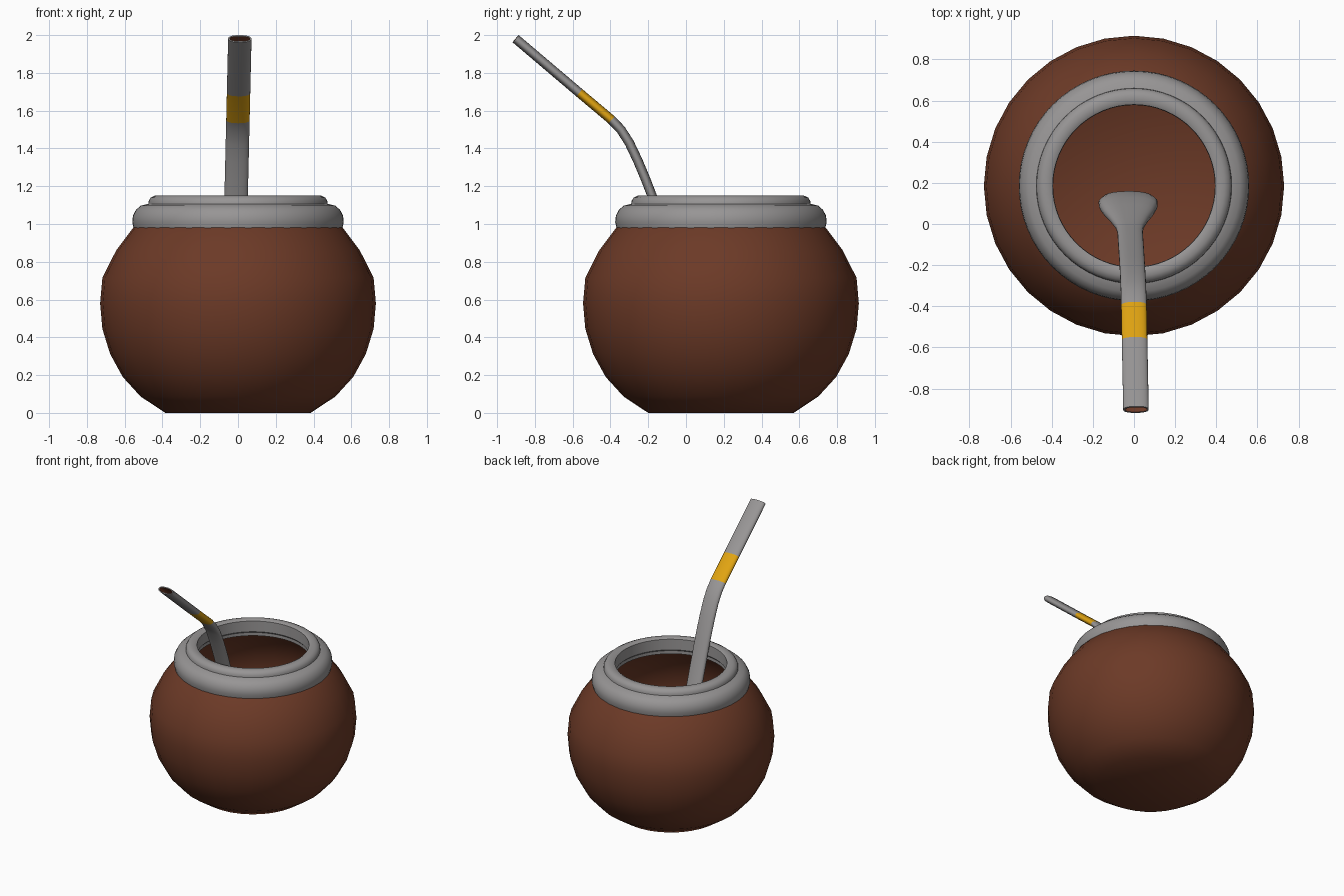
import bpy, bmesh, math
from mathutils import Vector

if "Cube" in bpy.data.objects:
    bpy.data.objects.remove(bpy.data.objects["Cube"])


def material(name, rgb):
    m = bpy.data.materials.new(name)
    m.diffuse_color = (*rgb, 1)
    m.use_nodes = True
    m.node_tree.nodes["Principled BSDF"].inputs["Base Color"].default_value = m.diffuse_color
    return m


BROWN = material("gourd brown", (0.15, 0.042, 0.020))
STEEL = material("steel grey", (0.31, 0.30, 0.30))
GOLD = material("gold", (0.75, 0.37, 0.006))
CY = 0.185  # cup centre along y


def finish(name, bm, mats, angle=40):
    me = bpy.data.meshes.new(name)
    bm.to_mesh(me)
    bm.free()
    ob = bpy.data.objects.new(name, me)
    bpy.context.collection.objects.link(ob)
    for m in mats:
        me.materials.append(m)
    bpy.ops.object.select_all(action='DESELECT')
    ob.select_set(True)
    bpy.context.view_layer.objects.active = ob
    bpy.ops.object.shade_smooth_by_angle(angle=math.radians(angle))
    return ob


def skin(bm, rings, mat=0, closed=False):
    """Join successive vertex loops with quads."""
    n = len(rings[0])
    pairs = list(zip(rings, rings[1:]))
    if closed:
        pairs.append((rings[-1], rings[0]))
    for a, b in pairs:
        for i in range(n):
            j = (i + 1) % n
            bm.faces.new((a[i], a[j], b[j], b[i])).material_index = mat


def lathe(bm, profile, n, closed=False):
    rings = [[bm.verts.new((r * math.cos(2 * math.pi * i / n),
                            CY + r * math.sin(2 * math.pi * i / n), z))
              for i in range(n)] for r, z in profile]
    skin(bm, rings, 0, closed)
    return rings


# Hollow gourd cup with a flat bottom
bm = bmesh.new()
gourd = [(0.385, 0.0), (0.516, 0.087), (0.61, 0.19), (0.677, 0.312),
         (0.718, 0.445), (0.73, 0.58), (0.718, 0.715), (0.645, 0.86),
         (0.555, 0.98), (0.48, 1.03), (0.41, 1.04)]
rings = lathe(bm, gourd, 32)
bm.faces.new(rings[0][::-1])
finish("gourd_cup", bm, [BROWN])

# Metal collar with a rounded lower roll and a stepped lip
bm = bmesh.new()
collar = [(0.53, 0.976), (0.552, 0.976), (0.56, 1.01), (0.556, 1.045),
          (0.54, 1.075), (0.515, 1.097), (0.475, 1.107), (0.473, 1.122),
          (0.462, 1.14), (0.44, 1.15), (0.41, 1.15), (0.395, 1.142),
          (0.393, 1.06), (0.402, 1.05), (0.402, 1.025), (0.47, 1.022)]
lathe(bm, collar, 64, closed=True)
bmesh.ops.recalc_face_normals(bm, faces=bm.faces)
finish("metal_collar", bm, [STEEL])

# Flat drinking straw: path stations as (y, z, half width, half thickness)
W, T = 0.062, 0.025
path = [(-0.902, 1.981, W, T), (-0.565, 1.695, W, T), (-0.395, 1.552, W, T),
        (-0.345, 1.50, W, T), (-0.30, 1.43, W, T), (-0.255, 1.335, W, T),
        (-0.215, 1.24, W, T), (-0.178, 1.145, W, T), (-0.04, 0.76, W, T),
        (-0.015, 0.69, 0.068, 0.028), (0.02, 0.59, 0.092, 0.036),
        (0.055, 0.49, 0.122, 0.044), (0.085, 0.41, 0.142, 0.048),
        (0.105, 0.35, 0.144, 0.047), (0.122, 0.30, 0.125, 0.04),
        (0.135, 0.265, 0.08, 0.026), (0.14, 0.25, 0.03, 0.01)]
pts = [Vector((0.0235 * (z - 1.57), y, z)) for y, z, w, t in path]


def oval(bm, k, inset=0.0, n=24):
    d = (pts[min(k + 1, len(pts) - 1)] - pts[max(k - 1, 0)]).normalized()
    side = Vector((1, 0, 0))
    side = (side - d * side.dot(d)).normalized()
    up = d.cross(side)
    w, t = path[k][2] - inset, path[k][3] - inset
    loop = []
    for i in range(n):
        c, s = math.cos(2 * math.pi * i / n), math.sin(2 * math.pi * i / n)
        c = math.copysign(abs(c) ** 0.85, c)
        s = math.copysign(abs(s) ** 0.85, s)
        loop.append(bm.verts.new(pts[k] + side * w * c + up * t * s))
    return loop


bm = bmesh.new()
outer = [oval(bm, k) for k in range(len(path))]
inner = [oval(bm, k, 0.008) for k in range(8)]
skin(bm, outer[:2])
skin(bm, outer[1:3], 2)        # gold band
skin(bm, outer[2:])
bm.faces.new(outer[-1])        # closed filter end
skin(bm, [inner[0], outer[0]])  # mouth rim
skin(bm, inner[::-1], 1)       # dark bore
bm.faces.new(inner[-1]).material_index = 1
bmesh.ops.recalc_face_normals(bm, faces=bm.faces)
finish("drinking_straw", bm, [STEEL, BROWN, GOLD])
